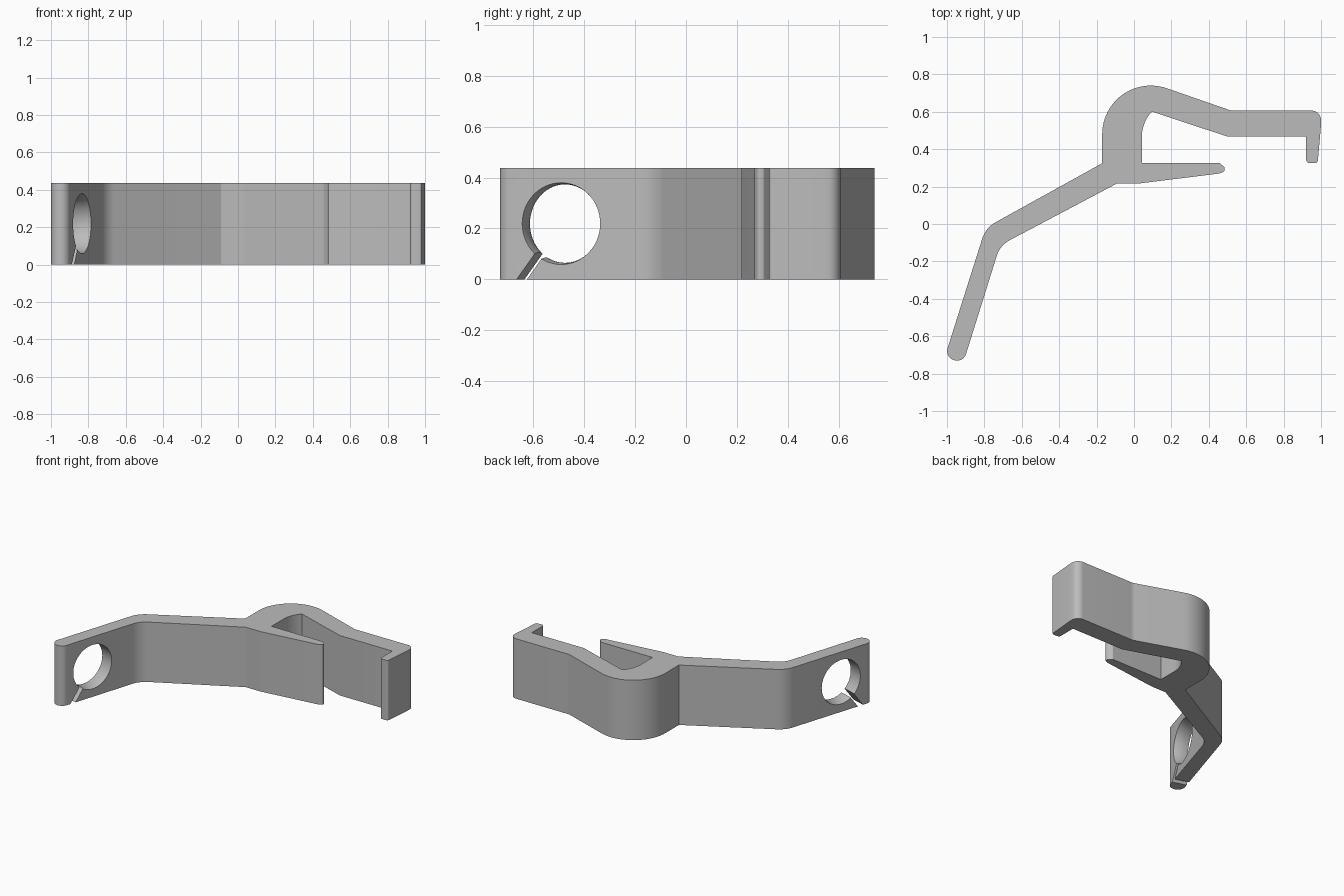
import bpy, bmesh, math
from mathutils import Vector, Matrix

cube = bpy.data.objects.get("Cube")
if cube:
    bpy.data.objects.remove(cube)

HEIGHT = 0.438

grey = bpy.data.materials.new("plain grey")
grey.use_nodes = True
grey.diffuse_color = (0.5, 0.5, 0.5, 1)
grey.node_tree.nodes["Principled BSDF"].inputs["Base Color"].default_value = (0.5, 0.5, 0.5, 1)


def arc(cx, cy, r, start, end, n=14):
    """Points on a circular arc, angles in degrees."""
    angles = [math.radians(start + (end - start) * i / n) for i in range(n + 1)]
    return [(cx + r * math.cos(a), cy + r * math.sin(a), 0) for a in angles]


def rounded(corners, n=10):
    """Replace each corner (x, y, radius) by a tangent arc."""
    out = []
    for i, (x, y, r) in enumerate(corners):
        p = Vector((x, y))
        if r == 0:
            out.append(p)
            continue
        a = (Vector(corners[i - 1][:2]) - p).normalized()
        b = (Vector(corners[(i + 1) % len(corners)][:2]) - p).normalized()
        half = a.angle(b) / 2
        centre = p + (a + b).normalized() * r / math.sin(half)
        u = p + a * r / math.tan(half) - centre
        v = p + b * r / math.tan(half) - centre
        sweep = u.angle_signed(v)
        for k in range(n + 1):
            out.append(centre + Matrix.Rotation(-sweep * k / n, 2) @ u)
    return out


def new_object(name, bm):
    bmesh.ops.recalc_face_normals(bm, faces=bm.faces)
    mesh = bpy.data.meshes.new(name)
    bm.to_mesh(mesh)
    bm.free()
    mesh.materials.append(grey)
    obj = bpy.data.objects.new(name, mesh)
    bpy.context.collection.objects.link(obj)
    return obj


# Outline of the bent clip, anticlockwise from the foot of the tab
outline = [
    (-0.913, -0.743, 0.05), (-0.716, -0.114, 0.14),            # tab and inner bend
    (-0.09, 0.217, 0), (0.03, 0.217, 0.1),                     # arm underside
    (0.458, 0.27, 0.015), (0.487, 0.283, 0.015),               # prong tip
    (0.483, 0.305, 0.01), (0.457, 0.327, 0.01), (0.042, 0.327, 0),
]
outline += arc(0.242, 0.465, 0.2, 180, 137)                    # inside of the loop
outline += [
    (0.497, 0.468, 0), (0.92, 0.468, 0),                       # jaw underside
    (0.92, 0.326, 0.018), (0.982, 0.326, 0.014),               # hook tip
    (1.0, 0.53, 0), (1.0, 0.606, 0.05), (0.52, 0.606, 0.08),   # hook back
]
outline += arc(0.09, 0.48, 0.26, 72, 180, 24)                  # outside of the loop
outline += [(-0.17, 0.325, 0), (-0.793, -0.02, 0.15), (-1.012, -0.712, 0.05)]

bm = bmesh.new()
face = bm.faces.new([bm.verts.new((p.x, p.y, 0)) for p in rounded(outline)])
extruded = bmesh.ops.extrude_face_region(bm, geom=[face])
bmesh.ops.translate(bm, vec=(0, 0, HEIGHT),
                    verts=[g for g in extruded["geom"] if isinstance(g, bmesh.types.BMVert)])
clip = new_object("clip_body", bm)

# Frame of the tab: local x along it, local y up, local z through it
along = Vector((0.3, 0.954, 0)).normalized()
up = Vector((0, 0, 1))
through = along.cross(up)
tab = Matrix((along, up, through)).transposed().to_4x4()
tab.translation = (-0.882, -0.475, HEIGHT / 2)

# Round hole, slightly flared toward both faces
bm = bmesh.new()
SIDES = 64
rings = []
for i in range(-6, 7):
    z = i * 0.015
    r = 0.154 + 2.5 * z * z
    rings.append([bm.verts.new((x, y, z)) for x, y, _ in arc(0, 0, r, 0, 360, SIDES)[:-1]])
for low, high in zip(rings, rings[1:]):
    for k in range(SIDES):
        j = (k + 1) % SIDES
        bm.faces.new((low[k], low[j], high[j], high[k]))
bm.faces.new(rings[0])
bm.faces.new(rings[-1])
hole = new_object("hole_cutter", bm)
hole.matrix_world = tab

# Slot running from the hole down to the lower edge
bm = bmesh.new()
bmesh.ops.create_cube(bm, size=1)
bmesh.ops.scale(bm, vec=(0.25, 0.034, 0.2), verts=bm.verts)
bmesh.ops.translate(bm, vec=(0.235, 0, 0), verts=bm.verts)
bmesh.ops.rotate(bm, matrix=Matrix.Rotation(math.atan2(-0.22, -0.163), 3, "Z"), verts=bm.verts)
slot = new_object("slot_cutter", bm)
slot.matrix_world = tab

bpy.context.view_layer.objects.active = clip
clip.select_set(True)
for cutter in (hole, slot):
    cut = clip.modifiers.new(cutter.name, "BOOLEAN")
    cut.operation = "DIFFERENCE"
    cut.solver = "EXACT"
    cut.object = cutter
    bpy.ops.object.modifier_apply(modifier=cut.name)
    bpy.data.objects.remove(cutter)

bpy.ops.object.select_all(action="DESELECT")
clip.select_set(True)
bpy.ops.object.shade_smooth_by_angle(angle=math.radians(20))
